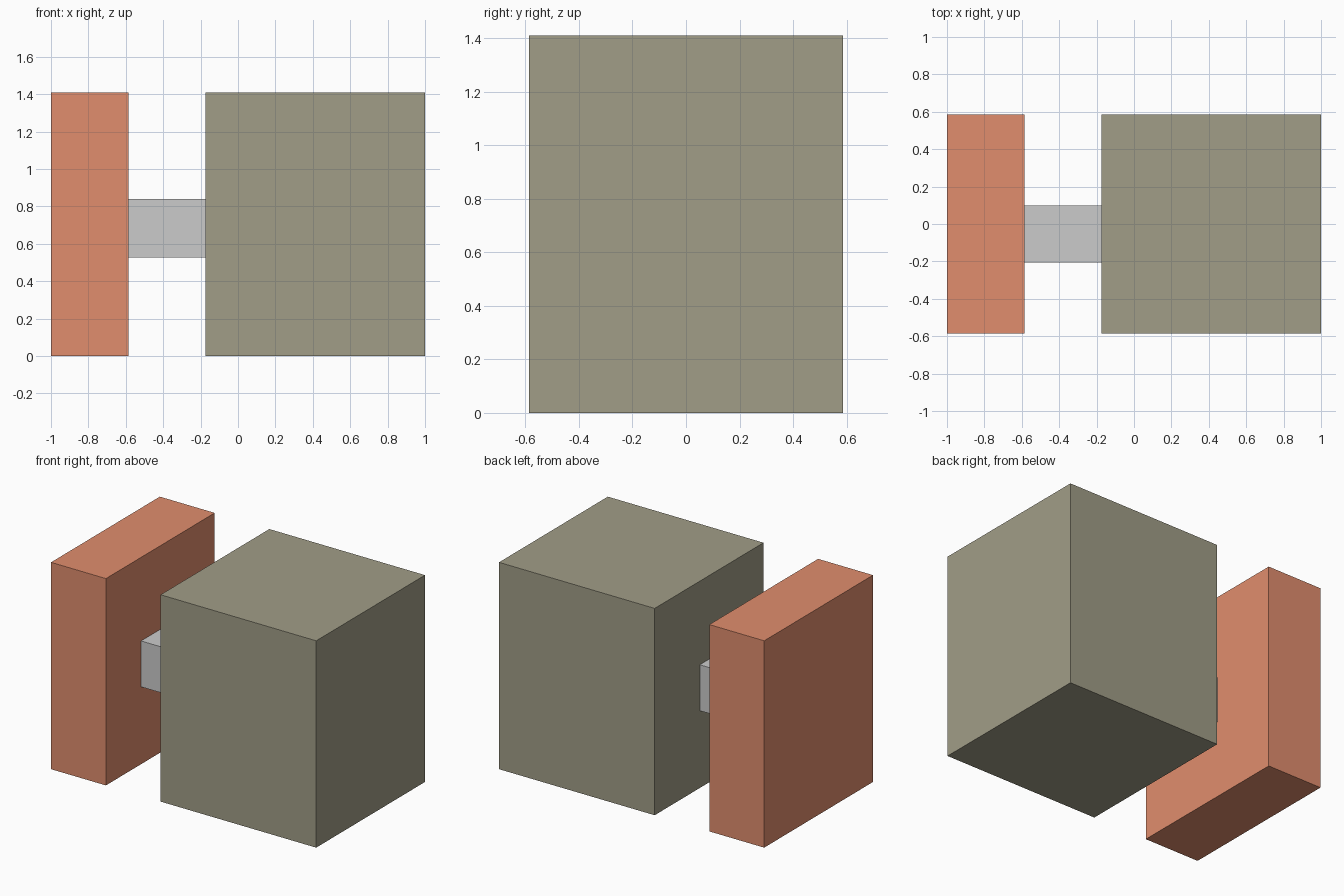
import bpy
from mathutils import Vector

if "Cube" in bpy.data.objects:
    bpy.data.objects.remove(bpy.data.objects["Cube"])


def material(name, color):
    m = bpy.data.materials.new(name)
    m.diffuse_color = (*color, 1)
    m.use_nodes = True
    m.node_tree.nodes["Principled BSDF"].inputs["Base Color"].default_value = m.diffuse_color
    return m


def box(name, lo, hi, mat=None):
    lo, hi = Vector(lo), Vector(hi)
    bpy.ops.mesh.primitive_cube_add(size=1, location=(lo + hi) / 2)
    ob = bpy.context.object
    ob.name = name
    ob.scale = hi - lo
    bpy.ops.object.transform_apply(location=False, rotation=False, scale=True)
    if mat:
        ob.data.materials.append(mat)
    return ob


HALF_DEPTH, HEIGHT = 0.586, 1.41
SLAB_X, BLOCK_X = -0.586, -0.174

terracotta = material("terracotta", (0.75, 0.27, 0.155))
olive = material("olive", (0.355, 0.337, 0.243))

# Thin upright slab on the left
box("end_slab", (-1, -HALF_DEPTH, 0), (SLAB_X, HALF_DEPTH, HEIGHT), terracotta)
# Large block on the right
box("main_block", (BLOCK_X, -HALF_DEPTH, 0), (1, HALF_DEPTH, HEIGHT), olive)
# Small square bar joining the two, slightly off centre
box("connecting_bar", (SLAB_X, -0.207, 0.527), (BLOCK_X, 0.10, 0.84))
